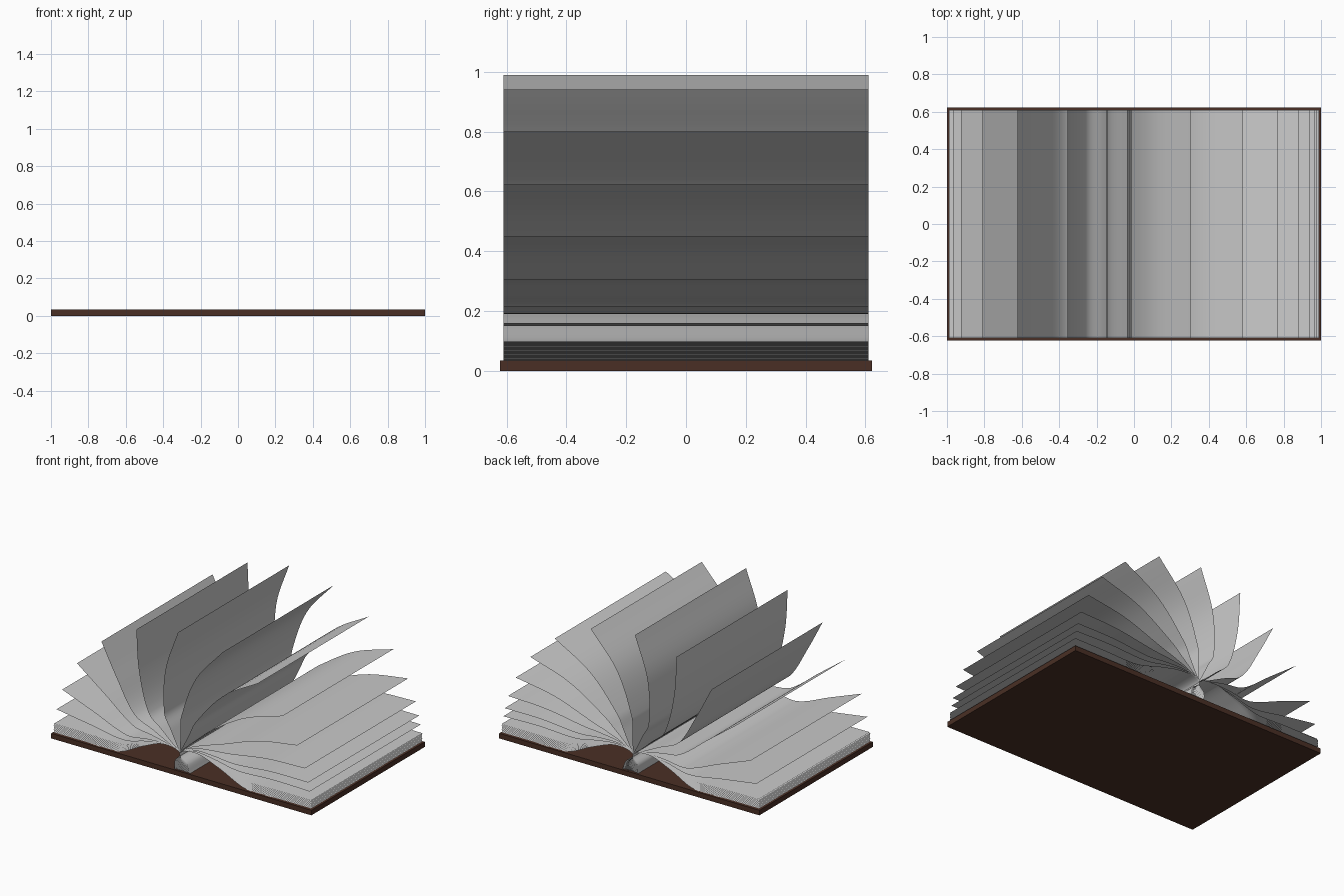
import bpy, bmesh
from math import cos, sin, radians
from mathutils import Vector

cube = bpy.data.objects.get("Cube")
if cube:
    bpy.data.objects.remove(cube)

PAGE_Y = 0.61
COVER_TOP = 0.035
NECK = Vector((-0.02, 0.155))
STACK_COUNT = 14


def material(name, color):
    mat = bpy.data.materials.new(name)
    mat.use_nodes = True
    mat.diffuse_color = color
    mat.node_tree.nodes["Principled BSDF"].inputs["Base Color"].default_value = color
    return mat


def finish(bm, name, mat, smooth):
    mesh = bpy.data.meshes.new(name)
    bm.to_mesh(mesh)
    bm.free()
    mesh.materials.append(mat)
    for polygon in mesh.polygons:
        polygon.use_smooth = smooth
    bpy.context.collection.objects.link(bpy.data.objects.new(name, mesh))


def smooth_path(points, steps=6):
    """Interpolating spline whose tangents are scaled to each chord."""
    last = len(points) - 1
    tangents = [(points[min(i + 1, last)] - points[max(i - 1, 0)]).normalized()
                for i in range(last + 1)]
    path = []
    for i in range(last):
        start, end = points[i], points[i + 1]
        reach = (end - start).length / 3
        handle_a = start + tangents[i] * reach
        handle_b = end - tangents[i + 1] * reach
        for k in range(steps):
            t = k / steps
            s = 1 - t
            path.append(start * s**3 + handle_a * 3 * s * s * t
                        + handle_b * 3 * s * t * t + end * t**3)
    return path + [points[last]]


def page(name, root_x, bend, tip, lift, bow):
    """A thin sheet: up the spine, over a hump to the bend, then bowed to its tip."""
    root = Vector((root_x, COVER_TOP))
    outward = (tip - bend).orthogonal().normalized()
    points = [
        root,
        root.lerp(NECK, 0.5) + Vector((root_x * 0.3, 0)),
        NECK,
        NECK.lerp(bend, 0.25) + Vector((0, lift)),
        NECK.lerp(bend, 0.6) + Vector((0, lift * 0.7)),
        bend,
        bend.lerp(tip, 0.5) + outward * bow,
        tip,
    ]
    bm = bmesh.new()
    rows = [[bm.verts.new((p.x, y, p.y)) for y in (-PAGE_Y, PAGE_Y)]
            for p in smooth_path(points)]
    for near, far in zip(rows, rows[1:]):
        bm.faces.new((near[0], far[0], far[1], near[1]))
    finish(bm, name, paper, True)


paper = material("paper", (0.6, 0.6, 0.6, 1))
leather = material("brown leather", (0.068, 0.028, 0.018, 1))

# Cover board
bm = bmesh.new()
bmesh.ops.create_cube(bm, size=1)
for vert in bm.verts:
    vert.co = (vert.co.x * 2, vert.co.y * 1.245, COVER_TOP * (vert.co.z + 0.5))
finish(bm, "cover", leather, False)

# Fanned pages: angle of the tip on a unit circle, then the bend point
fan = [
    (174, -.45, .1), (168, -.45, .13), (159, -.43, .17), (145, -.38, .25),
    (129, -.37, .33), (111, -.26, .37), (92, -.14, .4), (72, -.01, .41),
    (54, .1, .4), (39, .2, .36), (27, .3, .3), (18, .36, .25),
    (12.5, .4, .19), (9, .42, .15),
]
for i, (degrees, bend_x, bend_z) in enumerate(fan):
    angle = radians(degrees)
    tip = Vector((cos(angle), sin(angle))) * 0.99
    flatness = cos(angle) ** 6
    bow = 0.06 * sin(angle) * max(0, cos(angle - radians(50)))
    page(f"fanned_page_{i + 1}", 0.1 * i / len(fan) - 0.05,
         Vector((bend_x, bend_z)), tip, 0.045 * flatness, bow)

# Resting stacks on both sides, each sheet lying slightly lower than the last
for side, label in ((-1, "left"), (1, "right")):
    for i in range(STACK_COUNT):
        depth = i / (STACK_COUNT - 1)
        height = 0.098 - 0.058 * depth
        page(f"{label}_stack_page_{i + 1}", side * (0.05 + 0.01 * depth),
             Vector((side * 0.49, height)), Vector((side * 0.99, height)),
             0.045 + 0.015 * depth, 0)
